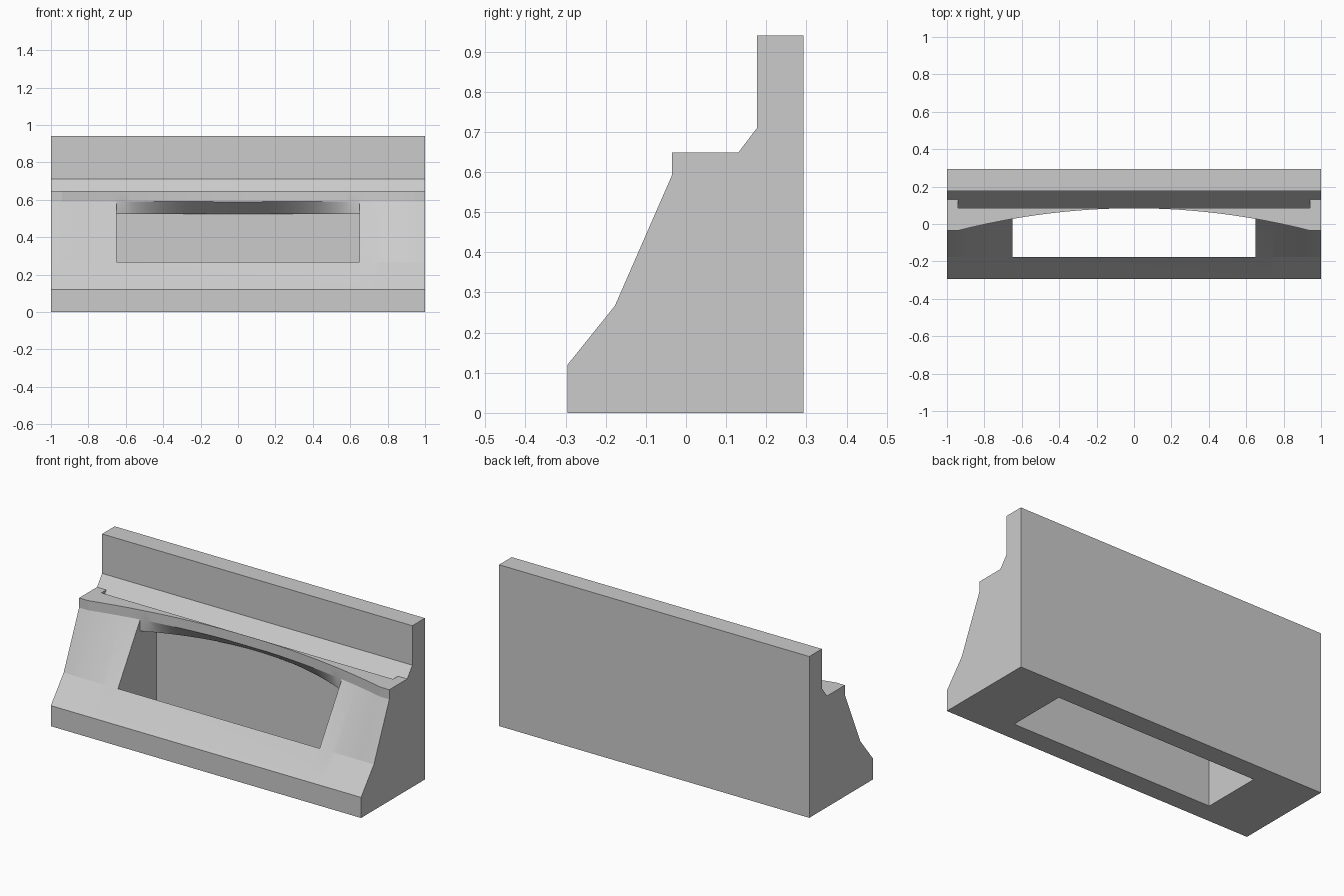
import bpy, bmesh, math

if "Cube" in bpy.data.objects:
    bpy.data.objects.remove(bpy.data.objects["Cube"])

# Key stations along x
END, GROOVE, WINDOW = 1.0, 0.94, 0.65


def lip(x):
    """Depth of the bowed front edge of the ledge."""
    t = min(abs(x) / GROOVE, 1.0)
    return 0.084 - 0.119 * t * t


def soffit(x):
    """Depth of the deeper arc under the ledge, inside the window."""
    t = x / WINDOW
    return 0.176 - (0.176 - lip(WINDOW)) * t * t


def side_section(x, grooved):
    """Full outline beside the window."""
    back = [(-.177, 0), (.177, 0), (.293, 0), (.293, .94), (.177, .94), (.177, .71), (.13, .648)]
    valley = [(.085, .589)] if grooved else []
    front = [(.085, .648), (lip(x), .648), (lip(x), .592), (-.177, .267), (-.295, .12), (-.295, 0)]
    return back + valley + front


def back_section(x):
    """Back wall with the overhanging ledge, above the window."""
    return [(.177, 0), (.293, 0), (.293, .94), (.177, .94), (.177, .71), (.13, .648), (.085, .589),
            (.085, .648), (lip(x), .648), (lip(x), .592), (soffit(x), .525), (.177, .525)]


def bar_section(x):
    """Low front bar under the window."""
    return [(-.177, 0), (-.177, .267), (-.295, .12), (-.295, 0)]


bm = bmesh.new()


def add_face(x, points):
    return bm.faces.new([bm.verts.new((x, y, z)) for y, z in points])


def loft(xs, section):
    rings = [[bm.verts.new((x, y, z)) for y, z in section(x)] for x in xs]
    for a, b in zip(rings, rings[1:]):
        n = len(a)
        for i in range(n):
            j = (i + 1) % n
            bm.faces.new((a[i], a[j], b[j], b[i]))


def span(a, b, n):
    return [a + (b - a) * i / n for i in range(n + 1)]


for s in (-1, 1):
    # End cheeks and the parts flanking the window
    loft([s * END, s * GROOVE], lambda x: side_section(x, False))
    loft(span(s * GROOVE, s * WINDOW, 8), lambda x: side_section(x, True))
    add_face(s * END, side_section(s * END, False))
    # Groove end wall
    add_face(s * GROOVE, [(.13, .648), (.085, .648), (.085, .589)])
    # Window side wall
    w = lip(WINDOW)
    add_face(s * WINDOW, [(-.177, 0), (.177, 0), (.177, .525), (w, .525), (w, .592), (-.177, .267)])

# Back wall with ledge, and front bar
loft(span(-WINDOW, WINDOW, 32), back_section)
loft([-WINDOW, WINDOW], bar_section)

bmesh.ops.remove_doubles(bm, verts=bm.verts, dist=0.0002)
bmesh.ops.recalc_face_normals(bm, faces=bm.faces)

mesh = bpy.data.meshes.new("ledge_body")
bm.to_mesh(mesh)
bm.free()
body = bpy.data.objects.new("ledge_body", mesh)
bpy.context.collection.objects.link(body)
bpy.context.view_layer.objects.active = body
body.select_set(True)
bpy.ops.object.shade_smooth_by_angle(angle=math.radians(10))
